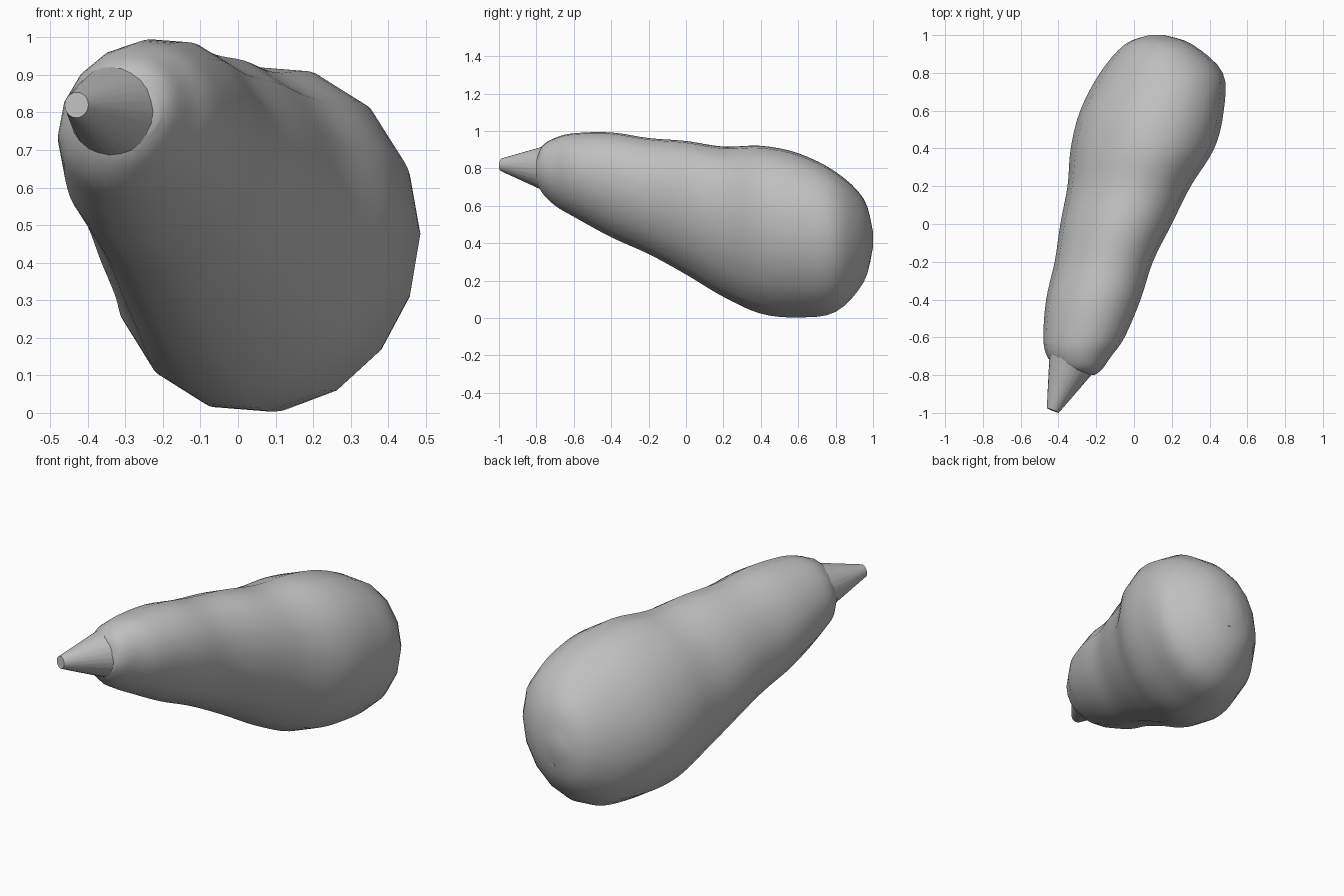
import bpy, bmesh, math
from mathutils import Vector

cube = bpy.data.objects.get("Cube")
if cube:
    bpy.data.objects.remove(cube, do_unlink=True)

SIDES = 16      # points around the body
STEPS = 4       # rings between neighbouring sections
LEAN = 0.13     # skew of each oval section

plain_grey = bpy.data.materials.new("plain_grey")
plain_grey.use_nodes = True
colour = (0.52, 0.52, 0.52, 1)
plain_grey.diffuse_color = colour
plain_grey.node_tree.nodes["Principled BSDF"].inputs["Base Color"].default_value = colour


def make_object(name, bm, sharp_angle):
    """Turn a bmesh into a smooth-shaded object with the grey material."""
    bmesh.ops.recalc_face_normals(bm, faces=bm.faces[:])
    mesh = bpy.data.meshes.new(name)
    bm.to_mesh(mesh)
    bm.free()
    mesh.materials.append(plain_grey)
    obj = bpy.data.objects.new(name, mesh)
    bpy.context.collection.objects.link(obj)
    bpy.ops.object.select_all(action="DESELECT")
    obj.select_set(True)
    bpy.context.view_layer.objects.active = obj
    bpy.ops.object.shade_smooth_by_angle(angle=math.radians(sharp_angle))
    return obj


def spline(sections, steps):
    """Smoothly interpolate rows of numbers, passing through every row."""
    rows = []
    last = len(sections) - 1
    for i in range(last):
        quad = [sections[min(max(i + k, 0), last)] for k in (-1, 0, 1, 2)]
        for s in range(steps):
            t = s / steps
            rows.append([b + t * (c - a) / 2
                         + t * t * (a - 2.5 * b + 2 * c - d / 2)
                         + t ** 3 * (1.5 * (b - c) + (d - a) / 2)
                         for a, b, c, d in zip(*quad)])
    rows.append(sections[-1])
    return rows


# Body: oval sections as (y, x low, x high, z low, z high)
sections = [
    (1.0, .08, .16, .38, .46),
    (.95, -.05, .31, .19, .64),
    (.8, -.18, .47, .03, .785),
    (.6, -.285, .475, 0, .885),
    (.4, -.335, .425, .02, .925),
    (.2, -.352, .3, .11, .92),
    (0, -.39, .2, .23, .95),
    (-.2, -.42, .1, .34, .965),
    (-.4, -.465, .035, .43, .995),
    (-.6, -.48, -.05, .54, .99),
    (-.7, -.46, -.12, .6, .965),
    (-.77, -.4, -.17, .67, .92),
    (-.8, -.3, -.21, .74, .84),
]
bm = bmesh.new()
rings = []
for y, x0, x1, z0, z1 in spline(sections, STEPS):
    ring = []
    for i in range(SIDES):
        a = math.tau * i / SIDES
        ring.append(bm.verts.new(((x0 + x1) / 2 + (x1 - x0) / 2 * math.cos(a), y,
                                  (z0 + z1) / 2 + (z1 - z0) / 2 * math.sin(a + LEAN))))
    rings.append(ring)
for low, high in zip(rings, rings[1:]):
    for i in range(SIDES):
        j = (i + 1) % SIDES
        bm.faces.new((low[i], low[j], high[j], high[i]))
bm.faces.new(rings[0])
bm.faces.new(rings[-1])
make_object("gourd_body", bm, 60)


def add_cone(name, tip, direction, length, tip_radius, base_radius, sides):
    """Tapered cylinder running from the tip along a direction."""
    bm = bmesh.new()
    bmesh.ops.create_cone(bm, cap_ends=True, segments=sides, radius1=tip_radius,
                          radius2=base_radius, depth=length)
    axis = Vector(direction).normalized()
    turn = axis.to_track_quat("Z", "Y")
    bmesh.ops.rotate(bm, verts=bm.verts[:], matrix=turn.to_matrix())
    bmesh.ops.translate(bm, verts=bm.verts[:], vec=Vector(tip) + axis * length / 2)
    return make_object(name, bm, 45)


# Stem: tapered cone sunk into the narrow end
add_cone("stem", (-.43, -.987, .82), (.37, .925, -.07), .42, .034, .178, 24)

# Small scar on the wide end
add_cone("blossom_scar", (.155, .985, .31), (-.1, -1, .1), .05, .014, .02, 10)
